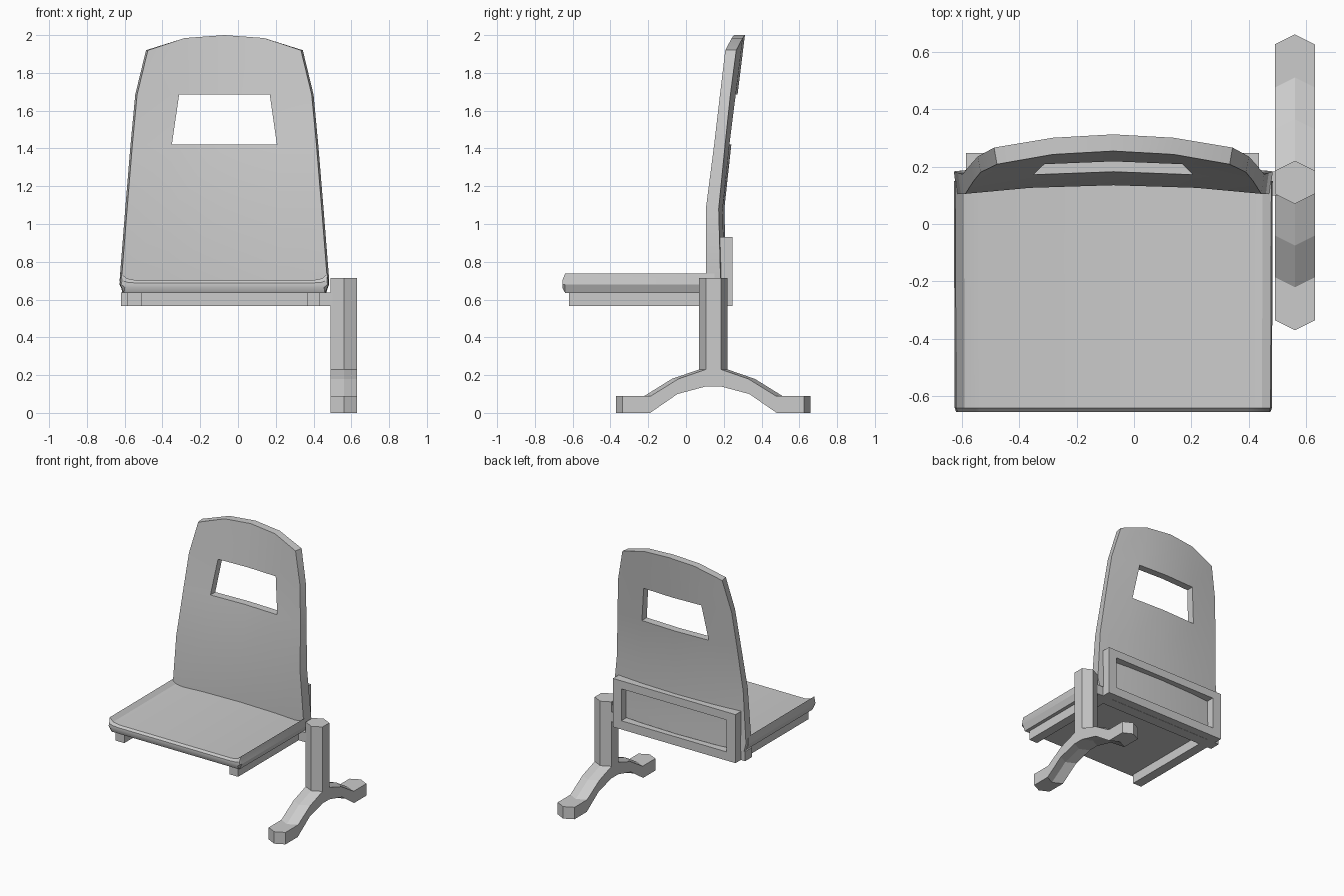
import bpy, bmesh

if "Cube" in bpy.data.objects:
    bpy.data.objects.remove(bpy.data.objects["Cube"])

CX = -0.072          # centre line of the seat
PX, PY = 0.56, 0.145  # centre of the pedestal


def make(name, verts, faces, smooth=False):
    me = bpy.data.meshes.new(name)
    me.from_pydata(verts, [], faces)
    bm = bmesh.new()
    bm.from_mesh(me)
    bmesh.ops.recalc_face_normals(bm, faces=bm.faces)
    bm.to_mesh(me)
    bm.free()
    ob = bpy.data.objects.new(name, me)
    bpy.context.collection.objects.link(ob)
    if smooth:
        bpy.ops.object.select_all(action='DESELECT')
        ob.select_set(True)
        bpy.context.view_layer.objects.active = ob
        bpy.ops.object.shade_smooth_by_angle(angle=0.5)
    return ob


def loft(name, rings, smooth=False):
    n = len(rings[0])
    verts = [p for r in rings for p in r]
    faces = [(k * n + i, k * n + (i + 1) % n, (k + 1) * n + (i + 1) % n, (k + 1) * n + i)
             for k in range(len(rings) - 1) for i in range(n)]
    faces += [tuple(range(n)), tuple(range(len(verts) - n, len(verts)))]
    return make(name, verts, faces, smooth)


def box(name, x, y, z):
    return loft(name, [[(x[0], y[0], h), (x[1], y[0], h), (x[1], y[1], h), (x[0], y[1], h)] for h in z])


# Seat: dished cross-section with a rounded front lip
half = [(0.535, 0.635), (0.555, 0.68), (0.55, 0.738), (0.52, 0.712), (0.47, 0.702)]
section = half + [(-x, z) for x, z in reversed(half)]
stations = [(-0.655, 0.985, 0.35), (-0.64, 0.995, 1.0), (0.15, 1.0, 1.0)]
loft("seat", [[(CX + x * sx, y, 0.68 + (z - 0.68) * sz) for x, z in section]
              for y, sx, sz in stations], True)

# Backrest: bowed shell with a hand opening
# rows: height, half width, inner column, front edge y, bow, thickness, top drop
rows = [(0.635, 0.54, 0.30, 0.105, 0.030, 0.080, 0),
        (0.70, 0.555, 0.30, 0.105, 0.030, 0.078, 0),
        (1.08, 0.525, 0.29, 0.105, 0.030, 0.068, 0),
        (1.42, 0.497, 0.278, 0.149, 0.033, 0.058, 0),
        (1.685, 0.472, 0.24, 0.180, 0.038, 0.055, 0),
        (2.00, 0.415, 0.21, 0.208, 0.046, 0.058, 0.08)]
verts = []
for back in (0, 1):
    for z, w, inner, y, bow, t, drop in rows:
        for x in (-w, -inner, 0, inner, w):
            s = abs(x) / w
            edge = 0.01 * (1 - back) * (s == 1)
            verts.append((CX + x - edge * (1 if x > 0 else -1),
                          y + bow * (1 - s * s) + back * t, z - drop * s ** 2.4))
N, C = len(rows) * 5, 5
cells = [(r, c) for r in range(len(rows) - 1) for c in range(4) if not (r == 3 and c in (1, 2))]
faces, count = [], {}
for r, c in cells:
    q = [r * C + c, r * C + c + 1, (r + 1) * C + c + 1, (r + 1) * C + c]
    faces += [tuple(q), tuple(N + i for i in reversed(q))]
    for a, b in zip(q, q[1:] + q[:1]):
        count.setdefault(frozenset((a, b)), []).append((a, b))
faces += [(b, a, a + N, b + N) for e in count.values() if len(e) == 1 for a, b in e]
make("backrest", verts, faces, True)

# Support frame: two L-shaped rails joined behind the backrest
for side, x in (("left", (-0.585, -0.512)), ("right", (0.365, 0.435))):
    box(side + "_seat_rail", x, (-0.62, 0.18), (0.565, 0.637))
    box(side + "_back_upright", x, (0.18, 0.247), (0.565, 0.93))
box("frame_top_bar", (-0.512, 0.365), (0.185, 0.247), (0.87, 0.93))
box("frame_bottom_bar", (-0.512, 0.365), (0.185, 0.247), (0.565, 0.63))
box("cross_bar", (-0.62, 0.50), (0.10, 0.183), (0.565, 0.637))

# Pedestal: hexagonal post
hexagon = [(-0.07, -0.04), (0, -0.075), (0.07, -0.04), (0.07, 0.04), (0, 0.075), (-0.07, 0.04)]
loft("pedestal_post", [[(PX + x, PY + y, z) for x, y in hexagon] for z in (0.15, 0.715)])

# Foot: arched profile, its middle ridge shifted outward to a point at both ends
top = [(0.04, 0.23), (0.185, 0.18), (0.33, 0.09), (0.48, 0.09)]
bottom = [(0.48, 0), (0.335, 0), (0.19, 0.10), (0.04, 0.14)]
arm = top + bottom
profile = [(d, z, 1) for d, z in arm] + [(-d, z, -1) for d, z in reversed(arm)]
rings = [[(PX + x, PY + d + sgn * shift, z) for d, z, sgn in profile]
         for x, shift in ((-0.07, 0), (0, 0.035), (0.07, 0))]
foot = loft("pedestal_foot", rings)
